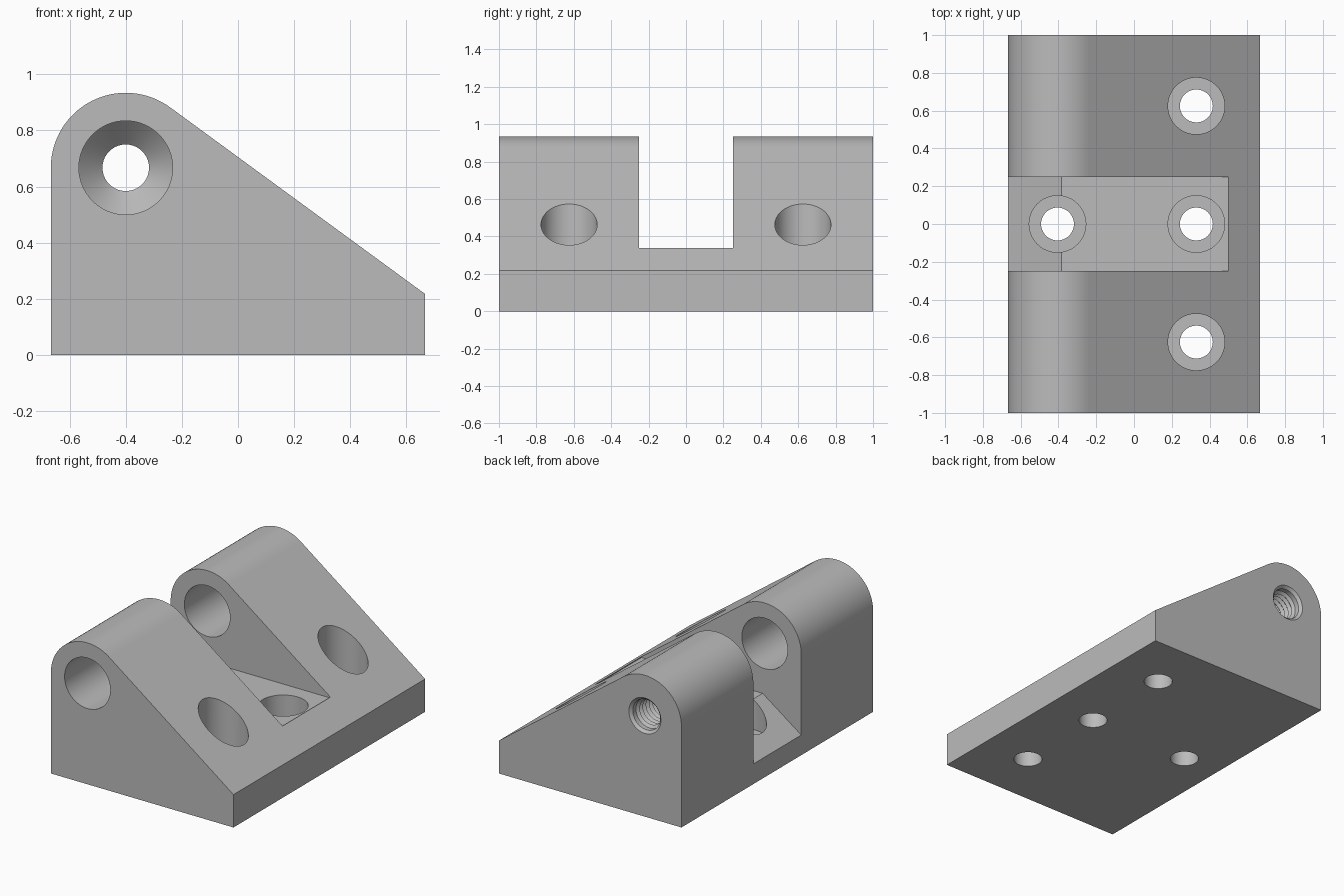
import bpy, bmesh, math
from mathutils import Matrix

if "Cube" in bpy.data.objects:
    bpy.data.objects.remove(bpy.data.objects["Cube"], do_unlink=True)

grey = bpy.data.materials.new("plain grey")
grey.use_nodes = True
colour = (0.5, 0.5, 0.5, 1)
grey.diffuse_color = colour
grey.node_tree.nodes["Principled BSDF"].inputs["Base Color"].default_value = colour


def finish(bm, name):
    bmesh.ops.recalc_face_normals(bm, faces=bm.faces[:])
    mesh = bpy.data.meshes.new(name)
    bm.to_mesh(mesh)
    bm.free()
    mesh.materials.append(grey)
    obj = bpy.data.objects.new(name, mesh)
    bpy.context.collection.objects.link(obj)
    return obj


def prism(name, outline, half_width):
    """Extrude an x-z outline along y."""
    bm = bmesh.new()
    face = bm.faces.new([bm.verts.new((x, -half_width, z)) for x, z in outline])
    new = bmesh.ops.extrude_face_region(bm, geom=[face])["geom"]
    verts = [v for v in new if isinstance(v, bmesh.types.BMVert)]
    bmesh.ops.translate(bm, verts=verts, vec=(0, 2 * half_width, 0))
    return finish(bm, name)


def lathe(name, profile, matrix, sides=64):
    """Closed solid from (radius, height) rings."""
    bm = bmesh.new()
    rings = []
    for r, h in profile:
        angles = [math.tau * i / sides for i in range(sides)]
        rings.append([bm.verts.new((r * math.cos(a), r * math.sin(a), h)) for a in angles])
    for low, high in zip(rings, rings[1:]):
        for i in range(sides):
            j = (i + 1) % sides
            bm.faces.new((low[i], low[j], high[j], high[i]))
    bm.faces.new(rings[0])
    bm.faces.new(rings[-1])
    bm.transform(matrix)
    return finish(bm, name)


# Wedge body with a rounded pivot ridge and a tangent slope
cx, cz, radius = -0.4, 0.667, 0.267
toe = (0.667, 0.217)
dx, dz = toe[0] - cx, toe[1] - cz
end = math.atan2(dz, dx) + math.acos(radius / math.hypot(dx, dz))
steps = 32
arc = []
for i in range(steps + 1):
    a = end + (math.pi - end) * i / steps
    arc.append((cx + radius * math.cos(a), cz + radius * math.sin(a)))
body = prism("hinge_block", [(-0.667, 0), (0.667, 0), toe] + arc, 1.0)

# Middle slot with a ramp falling to the left side
cutters = [prism("slot_cutter", [(-0.8, 0.039), (-0.385, 0.333), (0.5, 0.333),
                                 (0.5, 1.2), (-0.8, 1.2)], 0.25)]

# Stepped screw holes
screw = [(0.087, -0.1), (0.087, 0.133), (0.15, 0.133), (0.15, 1.2)]
for x, y in ((0.33, -0.625), (0.33, 0), (0.33, 0.625), (-0.405, 0)):
    cutters.append(lathe("screw_hole_cutter", screw, Matrix.Translation((x, y, 0))))

# Pivot bore, cone, thread and rear lead-in
pitch, start, turns = 0.033, 0.72, 7
pivot = [(0.167, -1.1), (0.167, 0.65), (0.1, start)]
for i in range(turns):
    pivot += [(0.083, start + pitch * (i + 0.5)), (0.1, start + pitch * (i + 1))]
pivot += [(0.1, 0.983), (0.137, 1.02)]
cutters.append(lathe("pivot_hole_cutter", pivot,
                     Matrix.Translation((cx, 0, cz)) @ Matrix.Rotation(-math.pi / 2, 4, "X")))

bpy.ops.object.select_all(action="DESELECT")
bpy.context.view_layer.objects.active = body
body.select_set(True)
for cutter in cutters:
    mod = body.modifiers.new("cut", "BOOLEAN")
    mod.operation = "DIFFERENCE"
    mod.solver = "EXACT"
    mod.object = cutter
    bpy.ops.object.modifier_apply(modifier=mod.name)
    bpy.data.objects.remove(cutter, do_unlink=True)

# Smooth curves, flat planes
bpy.ops.object.shade_smooth_by_angle(angle=math.radians(30))
for poly in body.data.polygons:
    if poly.area > 0.05:
        poly.use_smooth = False
